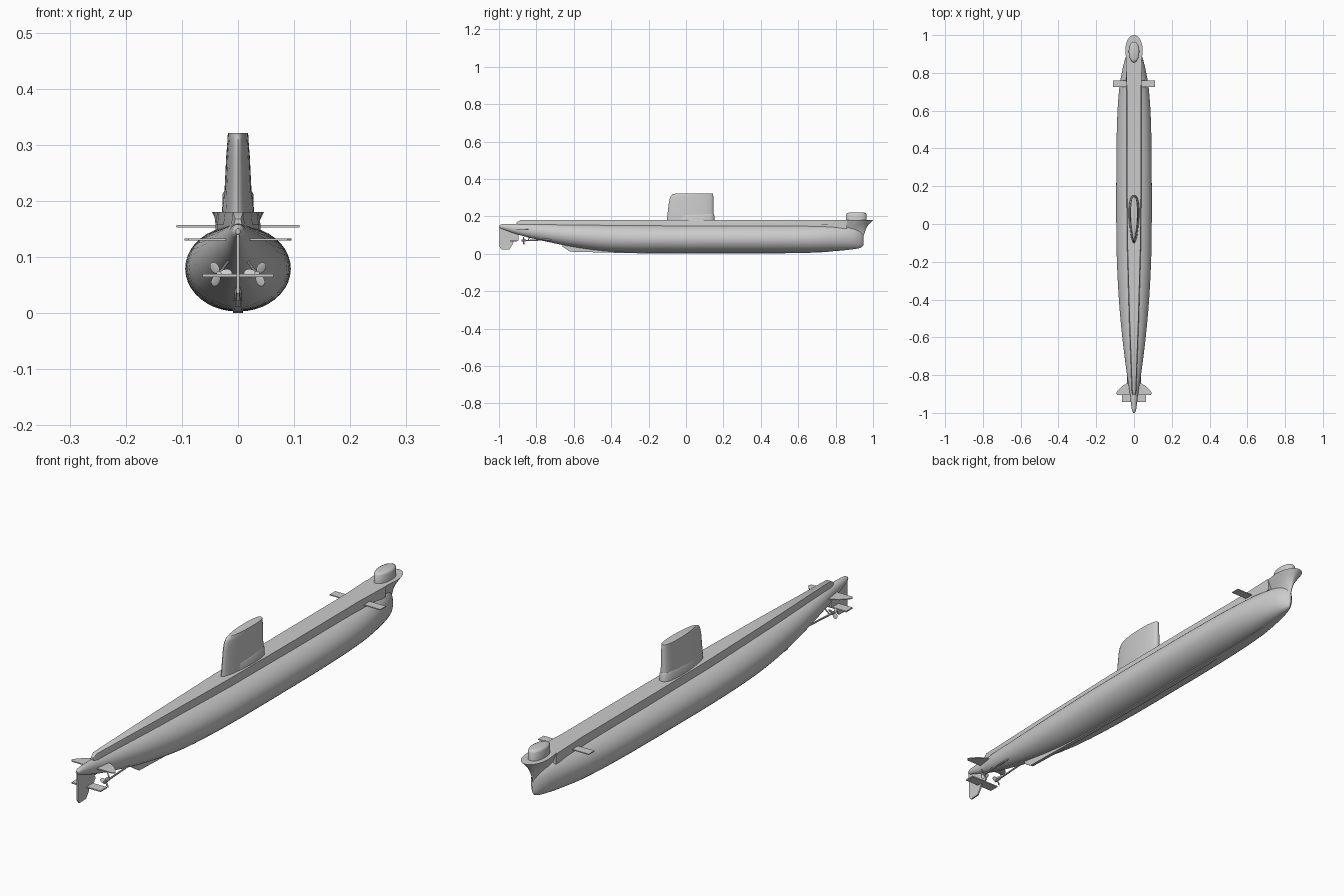
import bpy, bmesh, math
from mathutils import Vector, Matrix

cube = bpy.data.objects.get("Cube")
if cube:
    bpy.data.objects.remove(cube)

grey = bpy.data.materials.new("hull grey")
grey.use_nodes = True
colour = (0.6, 0.6, 0.6, 1)
grey.diffuse_color = colour
grey.node_tree.nodes["Principled BSDF"].inputs["Base Color"].default_value = colour


def finish(name, bm, angle=35):
    bmesh.ops.recalc_face_normals(bm, faces=bm.faces)
    mesh = bpy.data.meshes.new(name)
    bm.to_mesh(mesh)
    bm.free()
    mesh.materials.append(grey)
    ob = bpy.data.objects.new(name, mesh)
    bpy.context.collection.objects.link(ob)
    bpy.ops.object.select_all(action='DESELECT')
    ob.select_set(True)
    bpy.context.view_layer.objects.active = ob
    bpy.ops.object.shade_smooth_by_angle(angle=math.radians(angle))
    return ob


def loft(name, rings, angle=35):
    """Skin a list of closed rings and cap both ends."""
    bm = bmesh.new()
    loops = [[bm.verts.new(p) for p in ring] for ring in rings]
    for a, b in zip(loops, loops[1:]):
        for i in range(len(a)):
            j = (i + 1) % len(a)
            bm.faces.new((a[i], a[j], b[j], b[i]))
    bm.faces.new(loops[0])
    bm.faces.new(loops[-1])
    return finish(name, bm, angle)


def spline(rows, steps):
    """Smooth interpolation through station rows."""
    out = []
    for i in range(len(rows) - 1):
        p0, p1, p2, p3 = (Vector(rows[min(max(k, 0), len(rows) - 1)])
                          for k in (i - 1, i, i + 1, i + 2))
        m1 = (p2 - p0) * ((p2[0] - p1[0]) / (p2[0] - p0[0]))
        m2 = (p3 - p1) * ((p2[0] - p1[0]) / (p3[0] - p1[0]))
        for s in range(steps):
            t = s / steps
            out.append(p1 * (2*t**3 - 3*t**2 + 1) + m1 * (t**3 - 2*t**2 + t)
                       + p2 * (3*t**2 - 2*t**3) + m2 * (t**3 - t**2))
    return out + [Vector(rows[-1])]


def foil(front, back, half, z, n=16, widest=0.4):
    """Horizontal streamlined outline with a rounded nose towards the bow."""
    ring = []
    for i in range(2 * n):
        a = math.pi * i / n
        u = (1 - math.cos(a)) / 2
        u = u ** (math.log(widest) / math.log(0.5))
        ring.append((half * math.sin(a), front + (back - front) * u, z))
    return ring


def rod(name, a, b, radius, sides=10):
    a, b = Vector(a), Vector(b)
    bm = bmesh.new()
    turn = (b - a).to_track_quat('Z', 'Y').to_matrix().to_4x4()
    bmesh.ops.create_cone(bm, cap_ends=True, segments=sides, radius1=radius, radius2=radius,
                          depth=(b - a).length, matrix=Matrix.Translation((a + b) / 2) @ turn)
    return finish(name, bm)


# Pressure hull: stations are y, half width, bottom, top
stations = [(-1, .004, .141, .151), (-.985, .011, .133, .158), (-.9, .022, .103, .160),
            (-.8, .037, .077, .160), (-.6, .062, .036, .158), (-.4, .080, .011, .157),
            (-.15, .092, .004, .156), (.2, .094, .003, .156), (.5, .091, .004, .156),
            (.7, .080, .008, .156), (.82, .061, .016, .153), (.9, .038, .025, .142),
            (.935, .018, .033, .124), (.948, .004, .045, .105)]
rings = []
for y, w, lo, hi in spline(stations, 4):
    rings.append([(w * math.cos(math.tau * i / 40), y,
                   (lo + hi) / 2 + (hi - lo) / 2 * math.sin(math.tau * i / 40)) for i in range(40)])
loft("pressure_hull", rings, 50)

# Deck casing: y, half width at deck, half width at foot, deck height
deck = [(-.905, .005, .007, .168), (-.885, .009, .012, .180), (-.5, .023, .026, .180),
        (-.1, .034, .037, .180), (.3, .037, .040, .180), (.7, .037, .040, .180),
        (.86, .043, .037, .180)]
loft("deck_casing", [[(-f, y, .135), (-f, y, .158), (-d, y, h),
                      (d, y, h), (f, y, .158), (f, y, .135)] for y, d, f, h in deck])

# Flared bow and stem: z, tip y, half width, concave down to the forefoot
stem = [(.034, .928, .006), (.045, .938, .010), (.08, .946, .012), (.115, .956, .017),
        (.14, .966, .026), (.16, .980, .036), (.18, 1.0, .046)]
rings = []
for z, tip, w in spline(stem, 3):
    arc = [(w * math.cos(math.pi * i / 20), tip - .085 + .085 * math.sin(math.pi * i / 20) ** .9, z)
           for i in range(21)]
    back = .85 if z > .1 else .88
    rings.append(arc + [(-w * .85, back, z), (w * .85, back, z)])
loft("flared_bow", rings)

# Sonar dome on the foredeck
loft("sonar_dome", [foil(.965, .855, .028, .175, widest=.47), foil(.965, .855, .028, .211, widest=.47),
                    foil(.961, .860, .025, .217, widest=.47), foil(.95, .872, .018, .220, widest=.47)], 50)

# Sail with a low fairing round its foot
loft("sail", [foil(.148, -.103, .026, .175), foil(.147, -.098, .024, .22), foil(.146, -.091, .021, .28),
              foil(.146, -.084, .019, .305), foil(.145, -.075, .0185, .315), foil(.144, -.058, .018, .321)])
loft("sail_fairing", [foil(.152, -.08, .029, .175), foil(.151, -.075, .027, .205),
                      foil(.148, -.06, .023, .212)])

# Ballast keel
loft("keel", [[(-w, y, .06), (w, y, .06), (w, y, z), (-w, y, z)] for y, w, z in
              [(-.66, .003, .038), (-.62, .006, .011), (-.3, .008, .003), (0, .009, 0),
               (.4, .009, 0), (.7, .006, .006), (.78, .002, .012)]])

# Rudder and its skeg
rudder = [(-.998, .145), (-.996, .035), (-.985, .022), (-.945, .024), (-.930, .045),
          (-.922, .064), (-.895, .070), (-.895, .145)]
loft("rudder", [[(x, y, z) for y, z in rudder] for x in (-.003, .003)])


def plane(name, outline, z, thick=.0018):
    loft(name, [[(x, y, z + s) for x, y in outline] for s in (-thick, thick)])


for side, s in (("left", 1), ("right", -1)):
    # Diving planes
    plane("bow_plane_" + side, [(s * x, y) for x, y in
          [(.02, .725), (.11, .725), (.11, .760), (.02, .760)]], .155)
    plane("stern_fin_" + side, [(s * x, y) for x, y in
          [(.008, -.905), (.088, -.905), (.095, -.895), (.085, -.880), (.065, -.860),
           (.042, -.846), (.02, -.838)]], .131)
    plane("stern_plane_" + side, [(s * x, y) for x, y in
          [(0, -.942), (.063, -.942), (.063, -.903), (0, -.903)]], .067, .0025)

    # Shaft, bracket and three-bladed propeller
    x, y, z = s * .034, -.868, .070
    rod("propeller_shaft_" + side, (x, y, z), (s * .03, -.66, .078), .0035)
    rod("shaft_bracket_" + side, (x, y + .025, z), (s * .008, y + .035, .105), .0025)
    rod("propeller_hub_" + side, (x, y - .012, z), (x, y + .012, z), .005)
    bm = bmesh.new()
    for k in range(3):
        spin = Matrix.Rotation(s * (math.radians(35) + k * math.tau / 3), 4, 'Y')
        place = (Matrix.Translation((x, y, z)) @ spin @ Matrix.Translation((0, 0, .013))
                 @ Matrix.Rotation(s * .45, 4, 'Z') @ Matrix.Diagonal((.0085, .0012, .011, 1)))
        bmesh.ops.create_uvsphere(bm, u_segments=12, v_segments=8, radius=1, matrix=place)
    finish("propeller_" + side, bm, 60)
